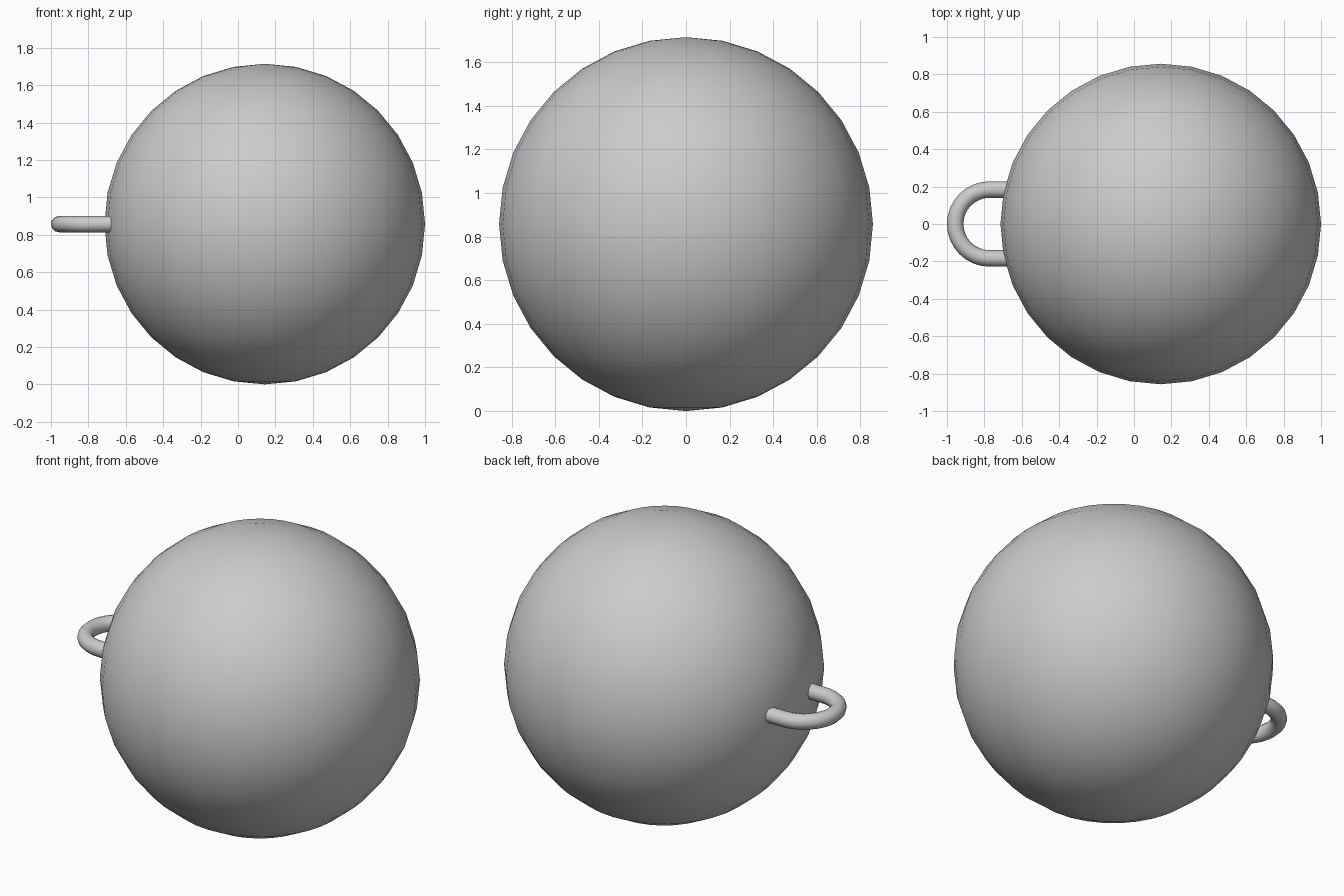
import bpy, math

if "Cube" in bpy.data.objects:
    bpy.data.objects.remove(bpy.data.objects["Cube"])

R = 0.857            # ball radius
CX, CZ = 0.143, 0.857

# Round ball body, smooth shaded
bpy.ops.mesh.primitive_uv_sphere_add(segments=32, ring_count=16, radius=R, location=(CX, 0, CZ))
ball = bpy.context.object
ball.name = "ball"
bpy.ops.object.shade_smooth()

# U-shaped loop: straight legs sunk into the ball, half-circle bend outside
bend, tube, bend_x = 0.184, 0.044, -0.772
path = [(-0.64, bend)]
for i in range(17):
    a = math.pi / 2 + math.pi * i / 16
    path.append((bend_x + bend * math.cos(a), bend * math.sin(a)))
path.append((-0.64, -bend))

curve = bpy.data.curves.new("loop", 'CURVE')
curve.dimensions = '3D'
curve.bevel_depth = tube
curve.bevel_resolution = 4
curve.use_fill_caps = True
spline = curve.splines.new('POLY')
spline.points.add(len(path) - 1)
for p, (x, y) in zip(spline.points, path):
    p.co = (x, y, CZ, 1)

loop = bpy.data.objects.new("loop", curve)
bpy.context.collection.objects.link(loop)

# Turn the loop into a mesh with smooth sides and sharp end caps
bpy.ops.object.select_all(action='DESELECT')
loop.select_set(True)
bpy.context.view_layer.objects.active = loop
bpy.ops.object.convert(target='MESH')
bpy.ops.object.shade_smooth_by_angle(angle=math.radians(45))
